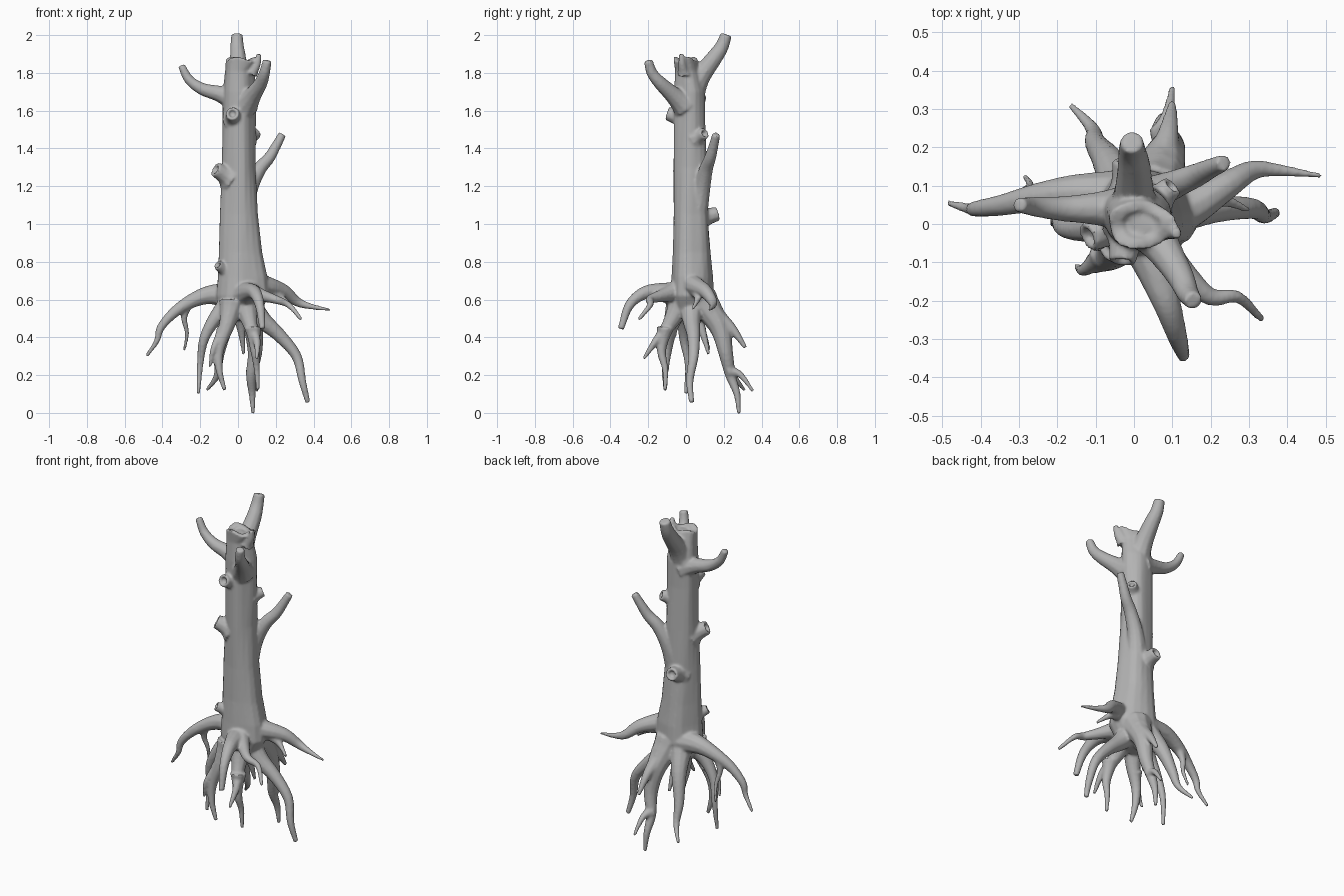
import bpy
import bmesh
import math
from mathutils import Vector

default_cube = bpy.data.objects.get("Cube")
if default_cube:
    bpy.data.objects.remove(default_cube, do_unlink=True)

bark = bpy.data.materials.new("grey_bark")
bark.use_nodes = True
bark_colour = (0.45, 0.45, 0.45, 1)
bark.diffuse_color = bark_colour
bark.node_tree.nodes["Principled BSDF"].inputs["Base Color"].default_value = bark_colour

bm = bmesh.new()


def skin(rings, cup_depth=0.0):
    """Bridge rings of points into a closed tube, with an optional hollow end."""
    if cup_depth:
        end = rings[-1]
        middle = sum(end, Vector()) / len(end)
        inward = (sum(rings[-2], Vector()) / len(end) - middle).normalized()
        rim = [middle.lerp(p, 0.6) for p in end]
        rings = rings + [rim, [middle.lerp(p, 0.8) + inward * cup_depth for p in rim]]
    loops = [[bm.verts.new(p) for p in ring] for ring in rings]
    sides = len(loops[0])
    for low, high in zip(loops, loops[1:]):
        for i in range(sides):
            j = (i + 1) % sides
            bm.faces.new((low[i], low[j], high[j], high[i]))
    bm.faces.new(loops[0][::-1])
    bm.faces.new(loops[-1])


def smooth_path(points, steps=4):
    """Catmull-Rom curve through the given points."""
    pts = [Vector(p) for p in points]
    pts = [pts[0] * 2 - pts[1]] + pts + [pts[-1] * 2 - pts[-2]]
    path = []
    for a, b, c, d in zip(pts, pts[1:], pts[2:], pts[3:]):
        for k in range(steps):
            t = k / steps
            path.append((b * 2 + (c - a) * t + (a * 2 - b * 5 + c * 4 - d) * t * t
                         + (b * 3 - a - c * 3 + d) * t ** 3) / 2)
    return path + [pts[-2]]


def limb(start_radius, end_radius, *points, cup_depth=0.0, sides=10):
    """Tapering tube with a flared foot, swept along a smooth path."""
    path = smooth_path(points)
    last = len(path) - 1
    tangent = (path[1] - path[0]).normalized()
    side = tangent.orthogonal().normalized()
    rings = []
    for i, centre in enumerate(path):
        ahead = (path[min(i + 1, last)] - path[max(i - 1, 0)]).normalized()
        side = tangent.rotation_difference(ahead) @ side
        tangent = ahead
        other = tangent.cross(side)
        t = i / last
        radius = start_radius + (end_radius - start_radius) * t ** 0.8
        radius *= 1 + 0.4 * (1 - t) ** 5
        rings.append([centre + (side * math.cos(a) + other * math.sin(a)) * radius
                      for a in (math.tau * k / sides for k in range(sides))])
    skin(rings, cup_depth)


def knot(base, tip, radius):
    """Short hollow stub left by a broken branch."""
    limb(radius * 1.35, radius, base, tip, cup_depth=0.02)


# Trunk: height, centre x, centre y, half width, half depth, jaggedness of the rim
trunk_sections = [
    (.49, .01, .03, .06, .06, 0), (.54, .01, .03, .11, .1, 0), (.62, .025, .03, .14, .115, 0),
    (.72, .025, .03, .13, .11, 0), (.85, .015, .028, .113, .1, 0), (1.05, .008, .025, .1, .09, 0),
    (1.3, .005, .025, .09, .087, 0), (1.55, .005, .022, .088, .083, 0),
    (1.7, .005, .022, .088, .083, 0), (1.81, .005, .01, .076, .067, 0),
    (1.875, .02, -.003, .088, .064, .012),
]
trunk_rings = []
for z, cx, cy, rx, ry, jag in trunk_sections:
    ring = []
    for k in range(20):
        a = math.tau * k / 20
        ridge = 1 + 0.05 * math.sin(3 * a + 4 * z) + 0.03 * math.sin(5 * a - 3 * z)
        ring.append(Vector((cx + rx * ridge * math.cos(a), cy + ry * ridge * math.sin(a),
                            z + jag * math.sin(3 * a + 1))))
    trunk_rings.append(ring)
skin(trunk_rings, cup_depth=0.015)
# Splinter on the broken crown
limb(.03, .014, (.07, -.01, 1.8), (.1, -.02, 1.845), (.112, -.025, 1.9))

# Branches
limb(.06, .031, (0, .02, 1.68), (0, .075, 1.78), (0, .15, 1.88), (-.005, .19, 1.94),
     (-.005, .213, 2.003))
limb(.05, .02, (-.02, .04, 1.66), (-.1, .04, 1.69), (-.19, .04, 1.715), (-.26, .045, 1.765),
     (-.3, .05, 1.84))
limb(.052, .024, (.04, -.01, 1.63), (.08, -.07, 1.685), (.12, -.135, 1.745), (.14, -.18, 1.8),
     (.155, -.2, 1.865))
limb(.05, .022, (.02, .045, 1), (.055, .08, 1.17), (.11, .105, 1.285), (.165, .128, 1.35),
     (.2, .145, 1.41), (.235, .16, 1.475))

# Hollow knots
knot((-.02, -.02, 1.56), (-.03, -.1, 1.585), .036)
knot((-.05, 0, 1.25), (-.12, -.035, 1.29), .04)
knot((.06, .06, 1.46), (.1, .1, 1.48), .03)
knot((-.01, .08, 1.03), (-.02, .17, 1.055), .038)
knot((-.06, -.01, .75), (-.11, -.055, .785), .026)

# Left-reaching root with a hanging offshoot
limb(.055, .009, (-.04, .07, .62), (-.15, .08, .625), (-.25, .07, .59), (-.34, .05, .53),
     (-.41, .04, .45), (-.43, .04, .38), (-.485, .055, .3))
limb(.022, .008, (-.27, .07, .57), (-.285, .08, .5), (-.27, .1, .42), (-.285, .125, .33))

# Long root running down on the other side
limb(.055, .014, (.05, .03, .58), (.13, .03, .49), (.22, .04, .41), (.31, .04, .3),
     (.34, .02, .17), (.37, .03, .055))

# Spreading root with a short fork
limb(.065, .007, (.05, .02, .69), (.14, .04, .675), (.24, .1, .645), (.31, .14, .59),
     (.38, .14, .565), (.49, .125, .545))
limb(.028, .008, (.18, .06, .64), (.24, .06, .6), (.3, .035, .55))

# Front roots
limb(.06, .017, (.03, -.03, .62), (.06, -.13, .64), (.09, -.22, .635), (.115, -.3, .57),
     (.13, -.345, .445))
limb(.042, .01, (.06, -.06, .64), (.13, -.13, .62), (.2, -.19, .6), (.27, -.19, .57),
     (.335, -.25, .495))
limb(.052, .009, (.04, -.03, .57), (.07, -.1, .45), (.1, -.16, .38), (.1, -.225, .285))
limb(.034, .01, (.08, -.11, .45), (.09, -.13, .33), (.1, -.11, .23), (.105, -.11, .12))

# Hanging roots at the corner
limb(.048, .01, (-.05, .01, .57), (-.12, -.01, .5), (-.18, -.01, .39), (-.2, .01, .26),
     (-.21, 0, .1))
limb(.052, .011, (-.03, -.04, .58), (-.06, -.08, .46), (-.1, -.1, .34), (-.1, -.11, .23),
     (-.07, -.11, .12))
limb(.028, .008, (-.08, -.08, .43), (-.13, -.12, .34), (-.15, -.11, .24))

# Back roots
limb(.065, .01, (.05, .08, .6), (.08, .175, .46), (.09, .21, .32), (.07, .235, .2),
     (.075, .27, .1), (.08, .28, -.005))
limb(.028, .009, (.075, .235, .22), (.09, .29, .2), (.1, .355, .115))
limb(.048, .011, (.07, .14, .53), (.09, .24, .45), (.1, .315, .345))
limb(.055, .009, (-.02, .07, .6), (-.065, .16, .46), (-.1, .21, .31), (-.11, .25, .2),
     (-.165, .31, .12))
limb(.035, .009, (0, .05, .55), (.02, .09, .42), (.03, .12, .31))

# Fuse the parts into one smooth skin
mesh = bpy.data.meshes.new("dead_tree")
bmesh.ops.recalc_face_normals(bm, faces=bm.faces)
bm.to_mesh(mesh)
bm.free()
tree = bpy.data.objects.new("dead_tree", mesh)
bpy.context.collection.objects.link(tree)
remesh = tree.modifiers.new("fuse", "REMESH")
remesh.mode = "VOXEL"
remesh.voxel_size = 0.007
soften = tree.modifiers.new("soften", "SMOOTH")
soften.factor = 0.5
soften.iterations = 6

bpy.ops.object.select_all(action="DESELECT")
tree.select_set(True)
bpy.context.view_layer.objects.active = tree
bpy.ops.object.convert(target="MESH")

tree.data.materials.clear()
tree.data.materials.append(bark)
bpy.ops.object.shade_smooth_by_angle(angle=math.radians(50))
